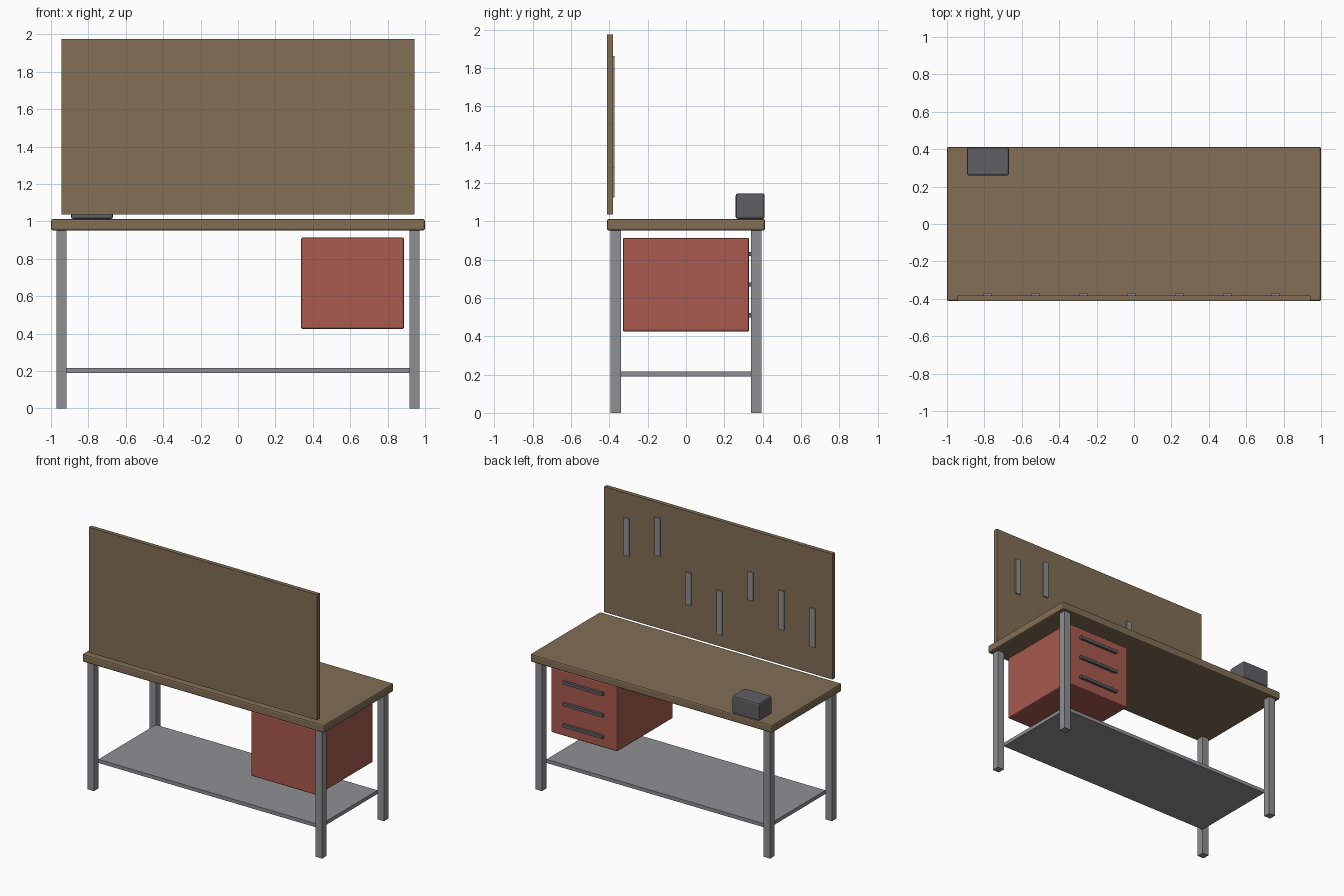
import bpy

if "Cube" in bpy.data.objects:
    bpy.data.objects.remove(bpy.data.objects["Cube"])


def material(name, rgb):
    m = bpy.data.materials.new(name)
    m.diffuse_color = (*rgb, 1)
    m.use_nodes = True
    m.node_tree.nodes["Principled BSDF"].inputs["Base Color"].default_value = m.diffuse_color
    return m


WOOD = material("brown wood", (0.223, 0.156, 0.093))
STEEL = material("grey steel", (0.275, 0.279, 0.292))
RED = material("red paint", (0.392, 0.102, 0.076))
DARK = material("dark metal", (0.117, 0.117, 0.127))


def box(name, x, y, z, mat, bevel=0):
    """Box spanning the (min, max) ranges x, y, z, optionally with rounded edges."""
    spans = (x, y, z)
    bpy.ops.mesh.primitive_cube_add(size=1, location=[(a + b) / 2 for a, b in spans])
    ob = bpy.context.object
    ob.name = name
    ob.scale = [b - a for a, b in spans]
    bpy.ops.object.transform_apply(location=False, rotation=False, scale=True)
    ob.data.materials.append(mat)
    if bevel:
        mod = ob.modifiers.new("edge bevel", 'BEVEL')
        mod.width = bevel
        mod.segments = 2
    return ob


# Worktop
box("worktop", (-1, 1), (-0.413, 0.413), (0.952, 1.012), WOOD, 0.01)

# Legs and lower shelf
for sx, side in ((-1, "left"), (1, "right")):
    for sy, end in ((-1, "front"), (1, "back")):
        box(f"{end}_{side}_leg", sorted((sx * 0.917, sx * 0.971)),
            sorted((sy * 0.339, sy * 0.393)), (0, 0.955), STEEL)
box("lower_shelf", (-0.917, 0.917), (-0.339, 0.339), (0.19, 0.217), STEEL)

# Drawer cabinet with three handles
box("drawer_cabinet", (0.337, 0.888), (-0.33, 0.33), (0.424, 0.914), RED, 0.01)
for i in range(3):
    z = 0.51 + 0.16 * i
    box(f"drawer_handle_{i + 1}", (0.447, 0.778), (0.325, 0.35),
        (z - 0.011, z + 0.011), DARK)

# Tool panel with hanging tools: (top, bottom) from left to right
box("tool_panel", (-0.944, 0.944), (-0.413, -0.382), (1.036, 1.974), WOOD)
tools = [(1.528, 1.24), (1.591, 1.30), (1.662, 1.45), (1.454, 1.125),
         (1.52, 1.28), (1.862, 1.58), (1.79, 1.51)]
for i, (top, bottom) in enumerate(tools):
    x = (i - 3) * 0.2565 - 0.014
    box(f"hanging_tool_{i + 1}", (x - 0.022, x + 0.022), (-0.385, -0.372),
        (bottom, top), STEEL)

# Vise block on the worktop
box("vise_block", (-0.893, -0.668), (0.259, 0.411), (1.012, 1.146), DARK, 0.012)
